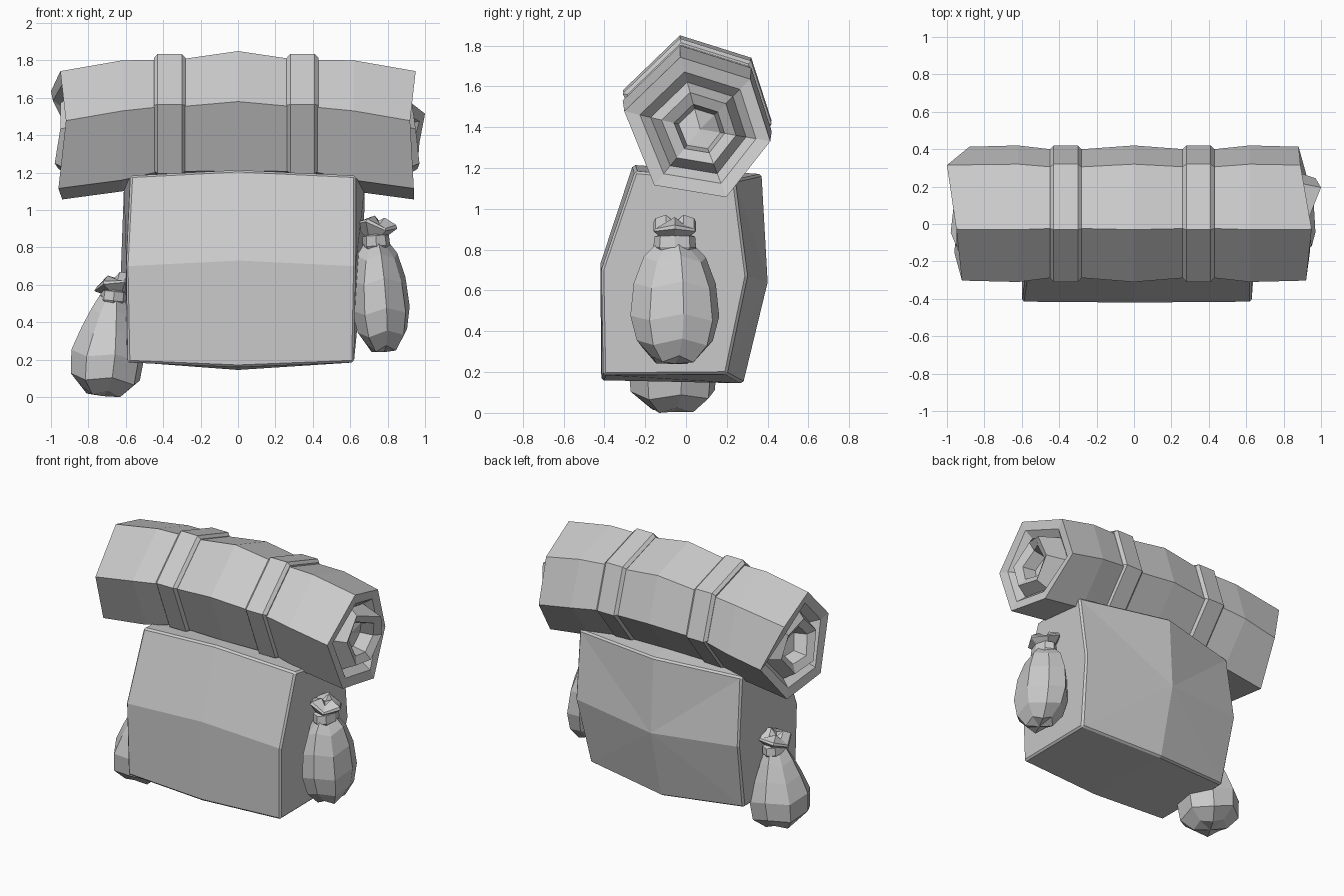
import bpy, bmesh, math
from mathutils import Vector, Matrix

if "Cube" in bpy.data.objects:
    bpy.data.objects.remove(bpy.data.objects["Cube"])


def make_object(name, bm):
    bmesh.ops.recalc_face_normals(bm, faces=bm.faces)
    mesh = bpy.data.meshes.new(name)
    bm.to_mesh(mesh)
    bm.free()
    ob = bpy.data.objects.new(name, mesh)
    bpy.context.collection.objects.link(ob)
    return ob


def loft(name, rings, tip_a=None, tip_b=None, star=None):
    """Skin a list of equal-length rings; close the ends flat or to a tip.
    star = (ring, index) of a vertex whose quads are split towards it."""
    bm = bmesh.new()
    vs = [[bm.verts.new(p) for p in r] for r in rings]
    n = len(vs[0])
    for a, b in zip(vs, vs[1:]):
        for i in range(n):
            j = (i + 1) % n
            bm.faces.new((a[i], a[j], b[j], b[i]))
    for ring, tip in ((vs[0], tip_a), (vs[-1], tip_b)):
        if tip is None:
            bm.faces.new(ring)
        else:
            t = bm.verts.new(tip)
            for i in range(n):
                bm.faces.new((ring[i], ring[(i + 1) % n], t))
    if star:
        hub = vs[star[0]][star[1]]
        for f in list(hub.link_faces):
            k = list(f.verts).index(hub)
            bmesh.utils.face_split(f, hub, f.verts[(k + 2) % 4])
    return make_object(name, bm)


# Bedroll cross-section (y, z) at its drooping ends
HEX = [(-.03, 1.75), (-.31, 1.48), (-.16, 1.11), (.20, 1.05), (.42, 1.33), (.32, 1.64)]
CY, CZ = .07, 1.39


def hex_ring(xs, scale=1.0, dz=0.0):
    if not isinstance(xs, (list, tuple)):
        xs = [xs] * 6
    return [(x, CY + (y - CY) * scale, CZ + (z - CZ) * scale + dz)
            for x, (y, z) in zip(xs, HEX)]


# Bedroll: sagging hexagonal tube, each end with a groove, a ridge and a hollow
left_x = [-.95, -.92, -.96, -.94, -.88, -1.0]
right_x = [.95, .92, .94, .94, .88, .89]
left_fold = [-.95, -.95, -.98, -.96, -.93, -.95]
right_fold = [.93, .95, .97, .96, .97, 1.0]


def roll_end(outer, fold, s):
    return [hex_ring(outer, .98),
            hex_ring([x - s * .01 for x in outer], .78),
            hex_ring([x - s * .06 for x in outer], .64),
            hex_ring(fold, .50),
            hex_ring([x - s * .03 for x in fold], .34),
            hex_ring([x - s * .12 for x in fold], .28)]


body = [hex_ring(x, s, dz) for x, s, dz in (
    (-.62, 1.0, .05), (-.44, .94, .075), (-.29, .94, .08), (0, 1.0, .10),
    (.28, .94, .08), (.42, .94, .075), (.62, 1.0, .05))]
loft("bedroll", roll_end(left_x, left_fold, -1)[::-1] + body
     + roll_end(right_x, right_fold, 1), (-.83, CY, CZ), (.83, CY, CZ))

# Two straps around the bedroll
for side, x in (("left", -.365), ("right", .345)):
    loft("bedroll_strap_" + side, [hex_ring(x + o, s, .085) for o, s in (
        (-.085, .94), (-.065, 1.0), (.065, 1.0), (.085, .94))])

# Bag: side profiles joined through a fuller middle profile, creased back
EDGE = [(-.405, .185), (-.415, .70), (-.25, 1.185), (.24, 1.14), (.30, .67), (.20, .19)]
MID = [(-.415, .16), (-.42, .73), (-.26, 1.215), (.37, 1.17), (.40, .64), (.28, .145)]
lx = [-.59, -.60, -.575, -.61, -.63, -.60]
rx = [.62, .63, .63, .68, .67, .62]
bag = loft("bag", [[(x, y, z) for x, (y, z) in zip(lx, EDGE)],
                   [(0, y, z) for y, z in MID],
                   [(x, y, z) for x, (y, z) in zip(rx, EDGE)]], star=(1, 4))
bev = bag.modifiers.new("soft_edges", 'BEVEL')
bev.width = .012
bev.segments = 1
bev.limit_method = 'ANGLE'
bev.angle_limit = math.radians(40)


# Tied pouches hanging on each side
def pouch(side, loc, tilt, sx, h, body, slant):
    rot = Matrix.Translation(loc) @ Matrix.Rotation(tilt, 4, 'Y')
    lip = rot @ Matrix.Translation((0, 0, .66 * h)) @ Matrix.Rotation(slant, 4, 'Y')

    def ring(r, z, n=8, wob=0.0, off=0.0, sx=sx, m=rot):
        out = []
        for i in range(n):
            a = math.tau * (i + off) / n
            out.append(m @ Vector((r * sx * math.cos(a), r * math.sin(a),
                                   h * (z + wob * (-1) ** i))))
        return out

    loft("pouch_" + side, [ring(r, z, wob=.015, off=.5 * (k % 2 == 1) if k < 0 else .25)
                           for k, (r, z) in enumerate(body)],
         rot @ Vector((0, 0, 0)), rot @ Vector((0, 0, .62 * h)))
    # Cord around the neck
    loft("pouch_cord_" + side, [ring(.09, .55, sx=.7), ring(.105, .57, sx=.7),
                                ring(.10, .625, sx=.7), ring(.07, .635, sx=.7)])
    # Slanted, flared and gathered mouth
    loft("pouch_mouth_" + side,
         [ring(.06, -.05, 6, sx=.8, m=lip), ring(.12, .015, 6, .012, sx=.95, m=lip),
          ring(.11, .03, 6, .015, sx=.95, m=lip), ring(.05, .05, 6, .02, m=lip)],
         None, lip @ Vector((-.01, 0, .03 * h)))


pouch("right", (.78, -.055, .24), math.radians(-4), .71, 1.0,
      [(.11, .02), (.19, .10), (.222, .22), (.205, .38), (.155, .51), (.085, .58)],
      math.radians(16))
pouch("left", (-.72, -.065, .005), math.radians(6), .90, .90,
      [(.12, .02), (.21, .10), (.222, .24), (.175, .38), (.125, .50), (.085, .58)],
      math.radians(-22))
